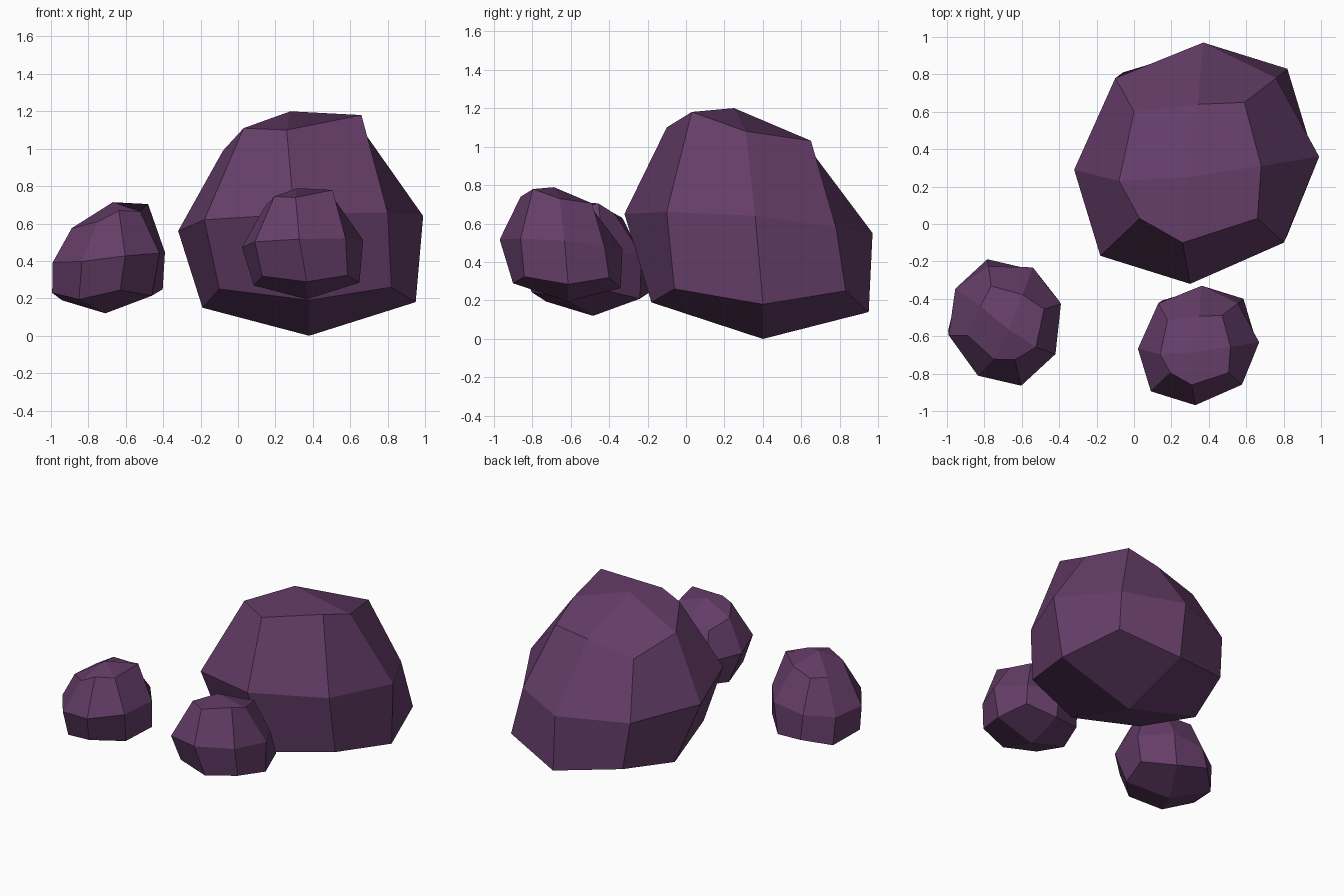
import bpy
import bmesh
from math import radians
from mathutils import Matrix, Vector

default_cube = bpy.data.objects.get("Cube")
if default_cube:
    bpy.data.objects.remove(default_cube, do_unlink=True)

# Single purple stone colour
stone = bpy.data.materials.new("purple_stone")
stone.use_nodes = True
colour = (0.13, 0.047, 0.14, 1.0)
stone.diffuse_color = colour
shader = next(n for n in stone.node_tree.nodes if n.type == "BSDF_PRINCIPLED")
shader.inputs["Base Color"].default_value = colour
shader.inputs["Roughness"].default_value = 0.9

# Boulder form: three rings of eight points, each running
# front, front right, right, back right, back, back left, left, front left
LOWER = [(.38, -.18, .19), (.82, -.06, .26), (.95, .4, .18), (.82, .83, .25),
         (.4, .95, .14), (-.06, .81, .22), (-.19, .4, .15), (-.1, -.06, .25)]
MIDDLE = [(.3, -.32, .65), (.8, -.1, .66), (.99, .36, .64), (.76, .78, .58),
          (.37, .97, .55), (-.1, .78, .55), (-.32, .29, .56), (-.18, -.17, .62)]
UPPER = [(.26, -.1, 1.1), (.66, .03, 1.18), (.68, .31, 1.08), (.59, .65, 1.03),
         (.34, .64, .99), (0, .6, .92), (-.08, .23, .99), (.03, .03, 1.11)]
PEAK = (.28, .25, 1.2)
BASE = (.38, .4, 0)
PIVOT = Vector((.335, .33, 0))


def make_boulder_mesh():
    """Eight-sided faceted boulder, with a four-quad cap at each end."""
    bm = bmesh.new()
    rings = [[bm.verts.new(p) for p in ring] for ring in (LOWER, MIDDLE, UPPER)]
    count = len(LOWER)

    # Side bands
    for below, above in zip(rings, rings[1:]):
        for i in range(count):
            j = (i + 1) % count
            bm.faces.new((below[i], below[j], above[j], above[i]))

    # Top and bottom caps
    for ring, tip in ((rings[0], BASE), (rings[-1], PEAK)):
        centre = bm.verts.new(tip)
        for i in range(0, count, 2):
            bm.faces.new((centre, ring[i], ring[i + 1], ring[(i + 2) % count]))

    bmesh.ops.recalc_face_normals(bm, faces=bm.faces)
    bmesh.ops.translate(bm, verts=bm.verts, vec=-PIVOT)
    mesh = bpy.data.meshes.new("boulder")
    bm.to_mesh(mesh)
    bm.free()
    mesh.materials.append(stone)
    return mesh


def place_boulder(name, location, scale=1.0, turn=0.0):
    mesh = make_boulder_mesh()
    mesh.name = name
    mesh.transform(Matrix.Rotation(radians(turn), 4, "Z") @ Matrix.Scale(scale, 4))
    rock = bpy.data.objects.new(name, mesh)
    rock.location = location
    bpy.context.scene.collection.objects.link(rock)
    return rock


# One large boulder and two small ones
place_boulder("large_boulder", PIVOT)
place_boulder("front_small_boulder", (.345, -.647, .195), scale=.495)
place_boulder("side_small_boulder", (-.69, -.52, .12), scale=.495, turn=60)
